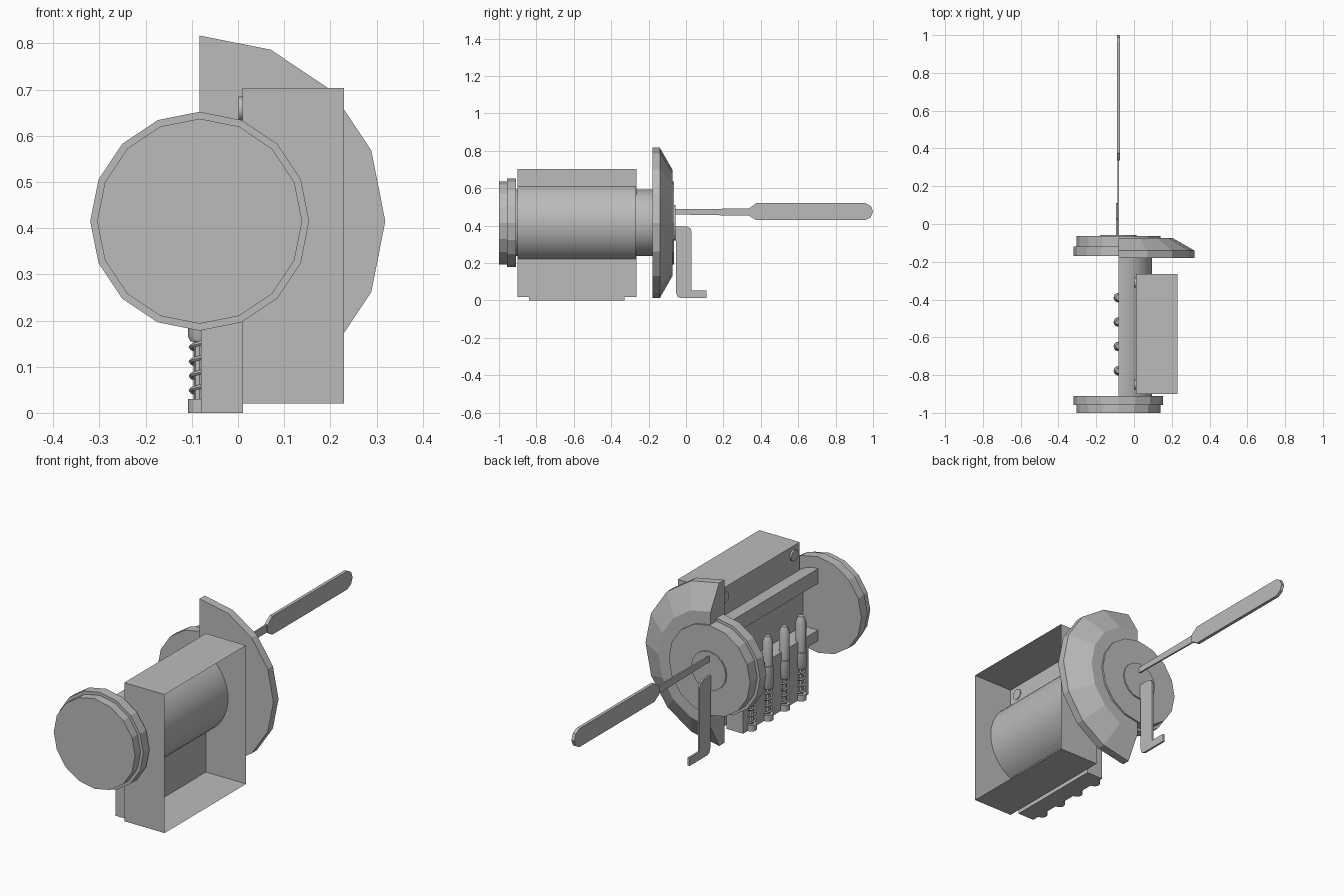
import bpy, bmesh, math
from mathutils import Vector

if "Cube" in bpy.data.objects:
    bpy.data.objects.remove(bpy.data.objects["Cube"])

AX, AZ = -0.083, 0.415          # shared axis of the round parts

steel = bpy.data.materials.new("plain_grey")
steel.diffuse_color = (0.5, 0.5, 0.5, 1)
steel.use_nodes = True
steel.node_tree.nodes["Principled BSDF"].inputs["Base Color"].default_value = steel.diffuse_color


def add(name, bm, smooth=False):
    bmesh.ops.recalc_face_normals(bm, faces=bm.faces)
    me = bpy.data.meshes.new(name)
    bm.to_mesh(me)
    bm.free()
    ob = bpy.data.objects.new(name, me)
    bpy.context.collection.objects.link(ob)
    me.materials.append(steel)
    if smooth:
        bpy.ops.object.select_all(action='DESELECT')
        ob.select_set(True)
        bpy.context.view_layer.objects.active = ob
        bpy.ops.object.shade_smooth_by_angle(angle=math.radians(30))
    return ob


def loft(name, sections, smooth=False):
    """Join matching closed sections and cap both ends."""
    bm = bmesh.new()
    rings = [[bm.verts.new(p) for p in s] for s in sections]
    n = len(rings[0])
    for a, b in zip(rings, rings[1:]):
        for i in range(n):
            j = (i + 1) % n
            bm.faces.new((a[i], a[j], b[j], b[i]))
    bm.faces.new(rings[0])
    bm.faces.new(rings[-1])
    return add(name, bm, smooth)


def arc(r, a0, a1, n):
    return [(AX + r * math.cos(a), AZ + r * math.sin(a))
            for a in (math.radians(a0 + (a1 - a0) * i / n) for i in range(n + 1))]


def round_y(name, steps):
    """Sixteen-sided turned part along y from (y, radius) steps."""
    return loft(name, [[(x, y, z) for x, z in arc(r, 0, 360, 16)[:-1]] for y, r in steps])


def prism_y(name, pts, y0, y1, smooth=False):
    return loft(name, [[(x, y, z) for x, z in pts] for y in (y0, y1)], smooth)


def plate_x(name, pts, x0, x1):
    return loft(name, [[(x, y, z) for y, z in pts] for x in (x0, x1)])


def round_z(name, y, steps, n=16):
    return loft(name, [[(AX + r * math.cos(i * math.tau / n), y + r * math.sin(i * math.tau / n), z)
                        for i in range(n)] for z, r in steps], True)


def box(name, x0, x1, y0, y1, z0, z1, open_right=False):
    bm = bmesh.new()
    bmesh.ops.create_cube(bm, size=1)
    for v in bm.verts:
        v.co = Vector(((x0 + x1) / 2 + v.co.x * (x1 - x0),
                       (y0 + y1) / 2 + v.co.y * (y1 - y0),
                       (z0 + z1) / 2 + v.co.z * (z1 - z0)))
    if open_right:
        bmesh.ops.delete(bm, geom=[f for f in bm.faces if f.calc_center_median().x > x1 - 1e-4],
                         context='FACES')
    return add(name, bm)


# Front and back caps
round_y("front_cap_face", [(-1.0, 0.222), (-0.957, 0.222)])
round_y("front_cap_rim", [(-0.957, 0.237), (-0.91, 0.237)])
round_y("back_cap_rim", [(-0.17, 0.237), (-0.12, 0.237)])
round_y("back_cap_face", [(-0.12, 0.222), (-0.064, 0.222)])
round_y("keyhole_disc", [(-0.064, 0.095), (-0.057, 0.095)])

# Half flange with a tapered rear
loft("half_flange", [[(x, y, z) for x, z in arc(r, -90, 90, 8)]
                     for y, r in ((-0.18, 0.402), (-0.14, 0.402), (-0.073, 0.285))])

# Cut barrel with the key channel open to the left
prism_y("cut_barrel", arc(0.178, -90, 90, 24) +
        [(AX, 0.52), (0.0, 0.52), (0.0, 0.29), (AX, 0.29)], -0.91, -0.18, True)

# Barrel bulge inside the case
half = math.degrees(math.acos((0.01 - AX) / 0.215))
prism_y("barrel_bulge", arc(0.215, -half, half, 20), -0.9, -0.266, True)

# Open sheet case and its two screws
box("open_case", 0.01, 0.23, -0.9, -0.265, 0.02, 0.703, True)
for y in (-0.85, -0.31):
    loft("case_screw", [[(x, y + 0.027 * math.cos(i * math.tau / 16),
                          0.658 + 0.027 * math.sin(i * math.tau / 16)) for i in range(16)]
                        for x in (0.001, 0.014)], True)

# Pin block, pins and springs
box("pin_block", -0.08, 0.011, -0.84, -0.33, 0.0, 0.245)
for k, seam in enumerate((0.26, 0.27, 0.25, 0.24)):
    y = -0.39 - 0.129 * k
    round_z("spring_base", y, [(0.0, 0.025), (0.03, 0.025)])
    round_z("spring_core", y, [(0.03, 0.012), (0.16, 0.012)], 8)
    round_z("driver_pin", y, [(0.155, 0.02), (0.165, 0.025), (seam - 0.002, 0.025)])
    round_z("key_pin", y, [(seam, 0.024), (0.385, 0.024), (0.412, 0.013)])
    turns, steps, ring = 4, 16, 5
    coil = []
    for i in range(turns * steps + 1):
        a = i * math.tau / steps
        z = 0.033 + 0.125 * i / (turns * steps)
        coil.append([(AX + r * math.cos(a), y + r * math.sin(a), z + 0.005 * math.sin(b))
                     for b in (j * math.tau / ring for j in range(ring))
                     for r in (0.019 + 0.005 * math.cos(b),)])
    loft("spring", coil, True)

# Lock pick: slim shaft and rounded handle
plate_x("pick_shaft", [(-0.07, 0.46), (0.345, 0.453), (0.345, 0.492), (-0.07, 0.488)],
        AX - 0.004, AX + 0.004)
plate_x("pick_handle", [(0.335, 0.455), (0.375, 0.43), (0.96, 0.43), (0.988, 0.445), (1.0, 0.475),
                        (0.988, 0.505), (0.96, 0.52), (0.375, 0.52), (0.335, 0.49)],
        AX - 0.008, AX + 0.008)

# Tension wrench: bent bar with a foot
plate_x("tension_wrench", [(-0.065, 0.33), (-0.053, 0.32), (-0.053, 0.04), (-0.045, 0.02), (-0.03, 0.013),
                           (0.11, 0.013), (0.11, 0.053), (0.03, 0.053), (0.03, 0.37),
                           (0.022, 0.388), (0.005, 0.396), (-0.065, 0.396)], -0.096, -0.086)
